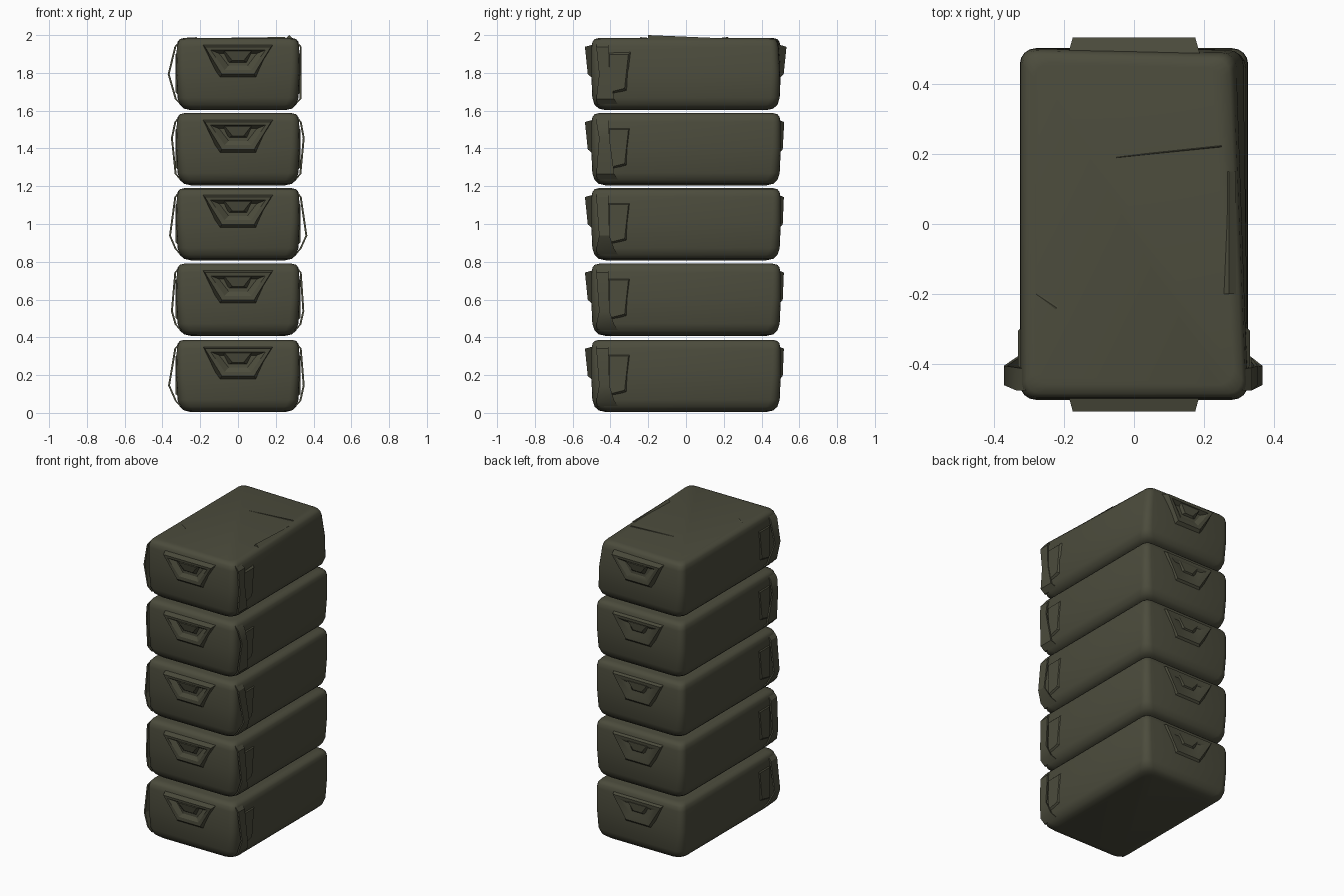
import bpy, bmesh, math
from mathutils import Vector

if "Cube" in bpy.data.objects:
    bpy.data.objects.remove(bpy.data.objects["Cube"])

olive = bpy.data.materials.new("olive_drab")
olive.diffuse_color = (0.072, 0.072, 0.046, 1)
olive.use_nodes = True
olive.node_tree.nodes["Principled BSDF"].inputs["Base Color"].default_value = olive.diffuse_color


def finish(name, bm, angle=40):
    bmesh.ops.recalc_face_normals(bm, faces=bm.faces)
    me = bpy.data.meshes.new(name)
    bm.to_mesh(me)
    bm.free()
    me.materials.append(olive)
    ob = bpy.data.objects.new(name, me)
    bpy.context.collection.objects.link(ob)
    bpy.ops.object.select_all(action='DESELECT')
    ob.select_set(True)
    bpy.context.view_layer.objects.active = ob
    bpy.ops.object.shade_smooth_by_angle(angle=math.radians(angle))
    return ob


def skin(bm, rings):
    """Join a list of closed point rings with quads and cap both ends."""
    loops = [[bm.verts.new(p) for p in r] for r in rings]
    n = len(loops[0])
    for a, b in zip(loops, loops[1:]):
        for i in range(n):
            j = (i + 1) % n
            bm.faces.new((a[i], a[j], b[j], b[i]))
    bm.faces.new(loops[0][::-1])
    bm.faces.new(loops[-1])


def rounded_rect(hx, hy, r, z, seg=4):
    pts = []
    for k, (sx, sy) in enumerate(((1, 1), (-1, 1), (-1, -1), (1, -1))):
        for i in range(seg + 1):
            a = math.pi / 2 * (k + i / seg)
            pts.append((sx * (hx - r) + r * math.cos(a),
                        sy * (hy - r) + r * math.sin(a), z))
    return pts


# soft-edged case body: (height, inset from the full outline, corner radius)
PROFILE = [(0.0, 0.075, 0.06), (0.008, 0.04, 0.06), (0.028, 0.018, 0.055),
           (0.065, 0.006, 0.05), (0.20, 0.0, 0.045), (0.335, 0.002, 0.04),
           (0.362, 0.007, 0.04), (0.376, 0.018, 0.04), (0.382, 0.042, 0.045)]


def case_body(name, z0, dented):
    bm = bmesh.new()
    skin(bm, [rounded_rect(0.326 - d, 0.502 - d, r, z0 + z) for z, d, r in PROFILE])
    if dented:  # crushed back right corner
        for v in bm.verts:
            if v.co.x > .2 and v.co.y > .3 and v.co.z > z0 + .1:
                k = min(1, (v.co.z - z0 - .1) / .26)
                v.co.x -= .035 * k
                v.co.y -= .012 * k
    finish(name, bm)


def trapezoid(top, bot, z_hi, z_lo, y_hi, y_lo, s):
    return [(-top, s * y_hi, z_hi), (top, s * y_hi, z_hi),
            (bot, s * y_lo, z_lo), (-bot, s * y_lo, z_lo)]


def end_handle(name, z0, s, reach):
    """Tapered handle cup with a recess and a folded grip."""
    low = max(reach - .015, .512)
    bm = bmesh.new()
    skin(bm, [trapezoid(0.19, 0.10, z0 + .35, z0 + .165, .48, .49, s),
              trapezoid(0.175, 0.085, z0 + .335, z0 + .19, reach, low, s),
              trapezoid(0.145, 0.07, z0 + .318, z0 + .212, reach - .003, low - .002, s),
              trapezoid(0.10, 0.05, z0 + .30, z0 + .235, .504, .504, s)])
    # grip flap hanging in the recess
    skin(bm, [trapezoid(0.085, 0.05, z0 + .322, z0 + .25, .50, .50, s),
              trapezoid(0.07, 0.03, z0 + .312, z0 + .262, reach - .004, low - .001, s)])
    finish(name, bm, 25)


def side_strap(name, z0, s, bulge, z_mid):
    """Loose strap bowed away from the case side near the front."""
    path = [(0.312, 0.365), (0.337, 0.335), (0.325 + bulge, z_mid),
            (0.335, 0.06), (0.308, 0.03)]
    yc = [(-.475, -.415), (-.475, -.41), (-.46, -.405), (-.475, -.38), (-.47, -.36)]
    bm = bmesh.new()
    rings = []
    for (x, z), (a, b) in zip(path, yc):
        rings.append([(s * x, a, z0 + z), (s * x, b, z0 + z),
                      (s * (x - .010), b, z0 + z), (s * (x - .010), a, z0 + z)])
    skin(bm, rings)
    # shallow buckle pad lying behind the strap

    def pad(x, g):
        return [(s * x, -.42 + g, z0 + .31 - g), (s * x, -.29 - g, z0 + .31 - g),
                (s * x, -.31 - g, z0 + .10 + g), (s * x, -.42 + g, z0 + .08 + g)]
    skin(bm, [pad(.315, 0), pad(.331, .015)])
    finish(name, bm, 30)


def fold(name, start, end, width, height):
    """Thin raised crease in the lid."""
    a, b = Vector(start), Vector(end)
    n = Vector((-(b - a).y, (b - a).x, 0)).normalized() * width
    up = Vector((0, 0, height))
    bm = bmesh.new()
    skin(bm, [[a - n, a + n, a + up * .4], [b - n, b + n, b + up]])
    finish(name, bm)


# stack of five cases: (base height, left bulge, right bulge, bulge height, back reach)
STACK = [(0.005, .045, .028, .14, .518), (0.408, .030, .026, .13, .518),
         (0.808, .040, .042, .13, .518), (1.205, .030, .028, .25, .520),
         (1.603, .047, .012, .19, .532)]
for i, (z0, left, right, zm, back) in enumerate(STACK, 1):
    case_body(f"case_body_{i}", z0, i == 5)
    end_handle(f"front_handle_{i}", z0, -1, .535)
    end_handle(f"back_handle_{i}", z0, 1, back)
    side_strap(f"left_strap_{i}", z0, -1, left, zm)
    side_strap(f"right_strap_{i}", z0, 1, right, zm)

# creases in the top lid
fold("lid_crease_back", (-.05, .19, 1.983), (.25, .222, 1.983), .003, .007)
fold("lid_crease_front", (-.28, -.20, 1.983), (-.22, -.24, 1.983), .008, .006)
fold("lid_edge_ridge", (.272, .15, 1.977), (.272, -.2, 1.980), .02, .02)
